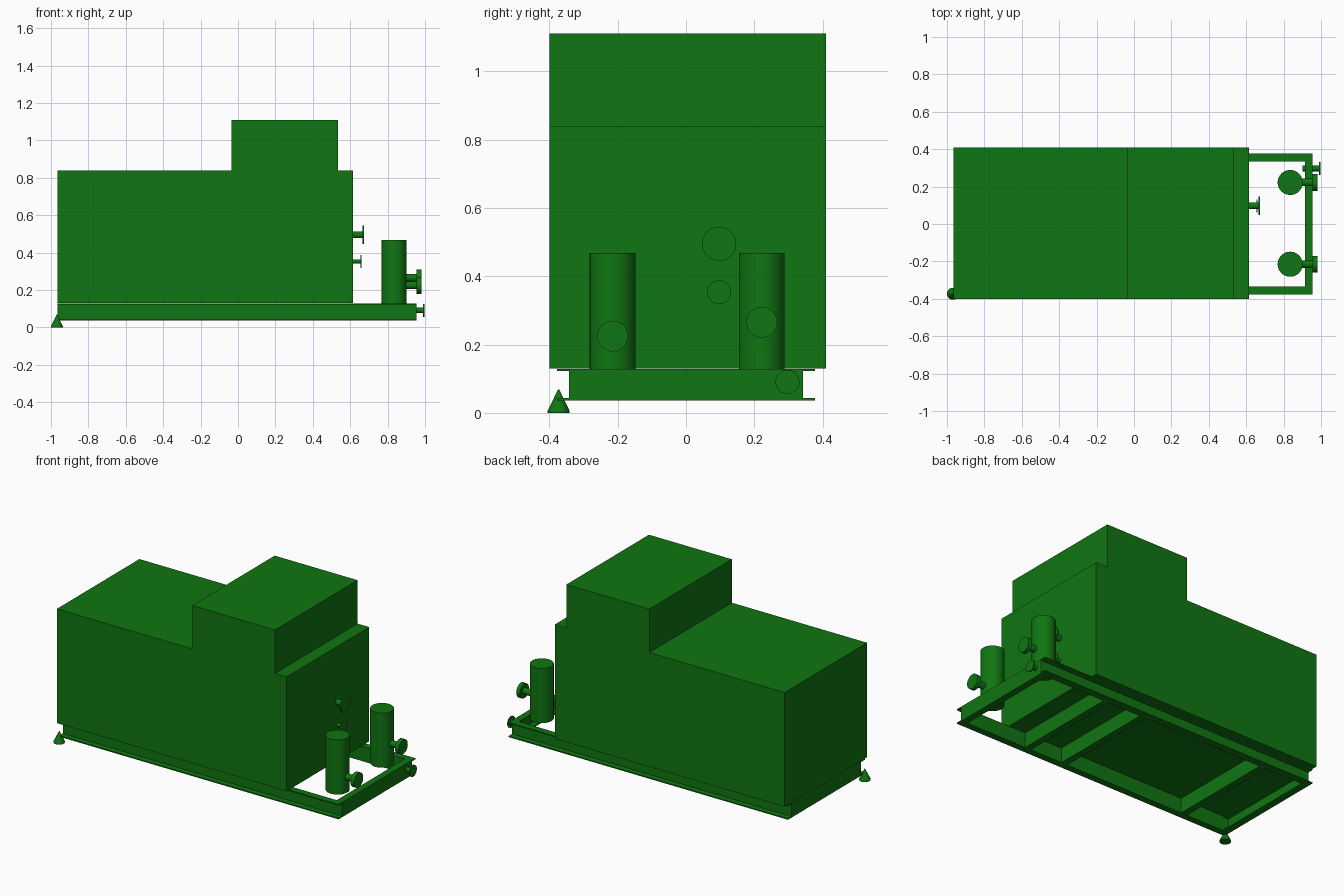
import bpy
import math
from mathutils import Vector

if "Cube" in bpy.data.objects:
    bpy.data.objects.remove(bpy.data.objects["Cube"], do_unlink=True)

# Single painted finish
green = bpy.data.materials.new("green_paint")
green.use_nodes = True
COLOUR = (0.005, 0.18, 0.006, 1)
green.diffuse_color = COLOUR
green.node_tree.nodes["Principled BSDF"].inputs["Base Color"].default_value = COLOUR


def extrude(name, outline, vec):
    """Closed prism: outline (3D points) swept along vec."""
    n = len(outline)
    base = [Vector(p) for p in outline]
    verts = base + [p + Vector(vec) for p in base]
    faces = [tuple(range(n))[::-1], tuple(range(n, 2 * n))]
    faces += [(i, (i + 1) % n, n + (i + 1) % n, n + i) for i in range(n)]
    mesh = bpy.data.meshes.new(name)
    mesh.from_pydata(verts, [], faces)
    obj = bpy.data.objects.new(name, mesh)
    bpy.context.collection.objects.link(obj)
    mesh.materials.append(green)
    bpy.context.view_layer.objects.active = obj
    bpy.ops.object.select_all(action='DESELECT')
    obj.select_set(True)
    bpy.ops.object.mode_set(mode='EDIT')
    bpy.ops.mesh.select_all(action='SELECT')
    bpy.ops.mesh.normals_make_consistent(inside=False)
    bpy.ops.object.mode_set(mode='OBJECT')
    return obj


def cylinder(name, start, end, r, r_end=None):
    """Round part between two points, tapered if r_end is given."""
    a, b = Vector(start), Vector(end)
    bpy.ops.mesh.primitive_cone_add(
        vertices=40, radius1=r, radius2=r if r_end is None else r_end,
        depth=(b - a).length, location=(a + b) / 2,
        rotation=(b - a).to_track_quat('Z', 'Y').to_euler())
    obj = bpy.context.object
    obj.name = name
    obj.data.materials.append(green)
    bpy.ops.object.shade_smooth_by_angle(angle=math.radians(35))
    return obj


def channel(depth, z0, z1, t):
    """C section as (offset from web back, height)."""
    return [(0, z0), (depth, z0), (depth, z0 + t), (t, z0 + t),
            (t, z1 - t), (depth, z1 - t), (depth, z1), (0, z1)]


def nozzle(name, x0, x1, y, z, pipe_r, flange_r, thick):
    cylinder(name + "_pipe", (x0, y, z), (x1 - thick / 2, y, z), pipe_r)
    cylinder(name + "_flange", (x1 - thick, y, z), (x1, y, z), flange_r)


# Cabinet with raised section
X0, X1, Y0, Y1 = -0.965, 0.615, -0.40, 0.41
BASE, ROOF, TOP = 0.13, 0.84, 1.11
profile = [(X0, BASE), (X1, BASE), (X1, ROOF), (0.535, ROOF),
           (0.535, TOP), (-0.035, TOP), (-0.035, ROOF), (X0, ROOF)]
extrude("cabinet", [(x, Y0, z) for x, z in profile], (0, Y1 - Y0, 0))

# Skid frame: side channels open outwards, end channels open inwards
RAIL_END, WEB = 0.955, 0.335
section = channel(0.042, 0.037, BASE - 0.001, 0.007)
for side, label in ((1, "back"), (-1, "front")):
    extrude(label + "_rail", [(X0, side * (WEB + d), z) for d, z in section],
            (RAIL_END - X0, 0, 0))
for x, direction, label in ((RAIL_END, -1, "right"), (X0, 1, "left")):
    extrude(label + "_end_beam",
            [(x + direction * d, -WEB, z) for d, z in section], (0, 2 * WEB, 0))
for i, x in enumerate((0.50, 0.24, -0.62)):
    extrude("cross_member_%d" % (i + 1),
            [(x - d, -WEB, z) for d, z in section], (0, 2 * WEB, 0))

# Upright vessels with side connections
for label, y, z in (("back", 0.222, 0.265), ("front", -0.215, 0.225)):
    cylinder(label + "_vessel", (0.835, y, BASE - 0.002), (0.835, y, 0.468), 0.067)
    nozzle(label + "_vessel_nozzle", 0.88, 0.98, y, z, 0.02, 0.045, 0.025)

# Cabinet and skid connections
nozzle("upper_nozzle", 0.61, 0.673, 0.097, 0.495, 0.018, 0.05, 0.008)
nozzle("lower_nozzle", 0.61, 0.66, 0.097, 0.353, 0.011, 0.035, 0.006)
nozzle("drain_nozzle", 0.90, 0.997, 0.297, 0.091, 0.015, 0.035, 0.007)

# Conical foot at one corner
cylinder("foot_pad", (-0.968, -0.373, 0), (-0.968, -0.373, 0.006), 0.032)
cylinder("foot_cone", (-0.968, -0.373, 0.006), (-0.968, -0.373, 0.068), 0.032, 0.002)
